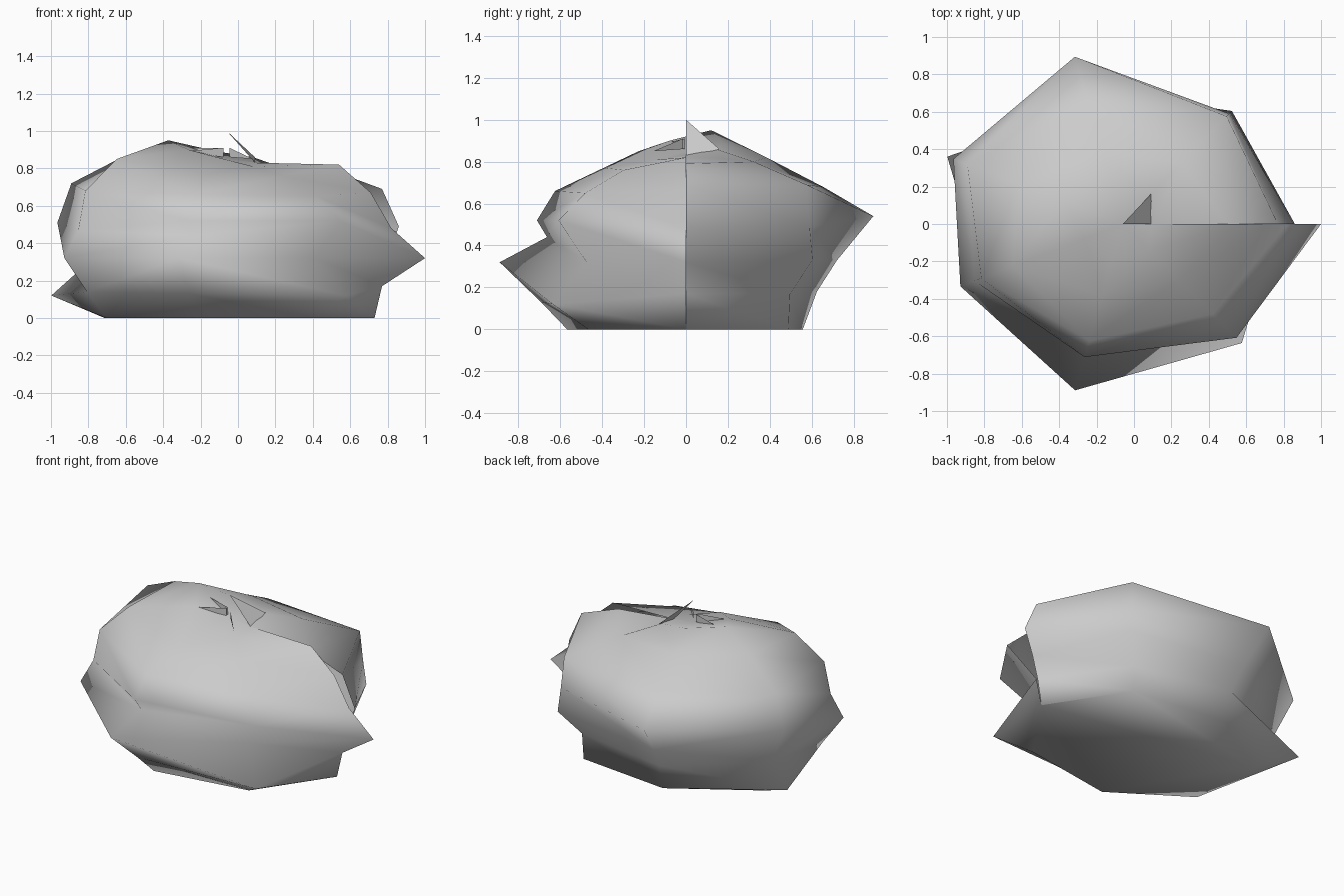
import bpy, bmesh, math
from mathutils import Vector

if "Cube" in bpy.data.objects:
    bpy.data.objects.remove(bpy.data.objects["Cube"])

CX = -0.06   # axis of the lump
ROWS = 12    # ridge lines, each winding downwards once around the lump

grey = bpy.data.materials.new("stone grey")
grey.diffuse_color = (0.6, 0.6, 0.6, 1)
grey.use_nodes = True
grey.node_tree.nodes["Principled BSDF"].inputs["Base Color"].default_value = grey.diffuse_color

# (direction, ridge row of the lowest point, outline as radius and height);
# 0 and 360 are the two unjoined sides of the seam
columns = [
    (0, 0, [(.79, 0), (.82, .17), (.86, .32), (.92, .49), (.83, .69), (.56, .79), (.16, .83)]),
    (46, 1, [(.68, 0), (.69, .17), (.84, .33), (.82, .49), (.80, .69), (.45, .80), (.20, .86)]),
    (106, 2, [(.58, 0), (.65, .18), (.75, .33), (.93, .54), (.68, .68), (.40, .82), (.18, .89)]),
    (159, 2, [(.70, 0), (1.005, .12), (.85, .25), (.97, .51), (.89, .72), (.60, .86), (.335, .95)]),
    (201, 3, [(.69, 0), (.80, .14), (.93, .32), (.85, .47), (.81, .68), (.63, .85), (.22, .90)]),
    (254, 3, [(.59, 0), (.72, .13), (.925, .32), (.69, .44), (.74, .52), (.65, .66), (.40, .77), (.20, .86)]),
    (315, 4, [(.66, 0), (.90, .12), (.67, .32), (.86, .52), (.68, .65), (.42, .76), (.20, .81)]),
    (360, 5, [(.79, 0), (.83, .17), (1.06, .32), (.88, .48), (.77, .67), (.60, .82), (.16, .83)]),
]


def polar(angle, r, z):
    a = math.radians(angle)
    return Vector((CX + r * math.cos(a), r * math.sin(a), z))


def finish(bm, name):
    mesh = bpy.data.meshes.new(name)
    bm.to_mesh(mesh)
    bm.free()
    mesh.materials.append(grey)
    obj = bpy.data.objects.new(name, mesh)
    bpy.context.collection.objects.link(obj)
    return obj


# Lumpy body: skin the winding ridges, close the bottom flat and the top to a dimple
bm = bmesh.new()
cols = []
for angle, start, pts in columns:
    vs = [bm.verts.new(polar(angle, r, z)) for r, z in pts]
    cols.append([vs[min(max(k - start, 0), len(vs) - 1)] for k in range(ROWS)])
dimple = bm.verts.new((CX, 0, .85))
for c, d in zip(cols, cols[1:]):
    for k in range(ROWS - 1):
        corners = list(dict.fromkeys((c[k], d[k], d[k + 1], c[k + 1])))
        if len(corners) > 2:
            bm.faces.new(corners)
    bm.faces.new((c[-1], d[-1], dimple))
bm.faces.new([c[0] for c in reversed(cols)])
for f in bm.faces:
    f.smooth = True
finish(bm, "rock_body")

# Pointed flap beside the seam and thin upright shards around the dimple
bm = bmesh.new()
tip = bm.verts.new((CX, 0, 1))
bm.faces.new((tip, bm.verts.new((.10, 0, .82)), bm.verts.new((.09, .16, .86))))
for angle, r, z in ((162, .28, .91), (200, .25, .89), (312, .21, .85)):
    bm.faces.new([bm.verts.new(p) for p in (
        polar(angle, r, z), polar(angle, .02, .91), polar(angle, .02, .86))])
finish(bm, "top_shards")
